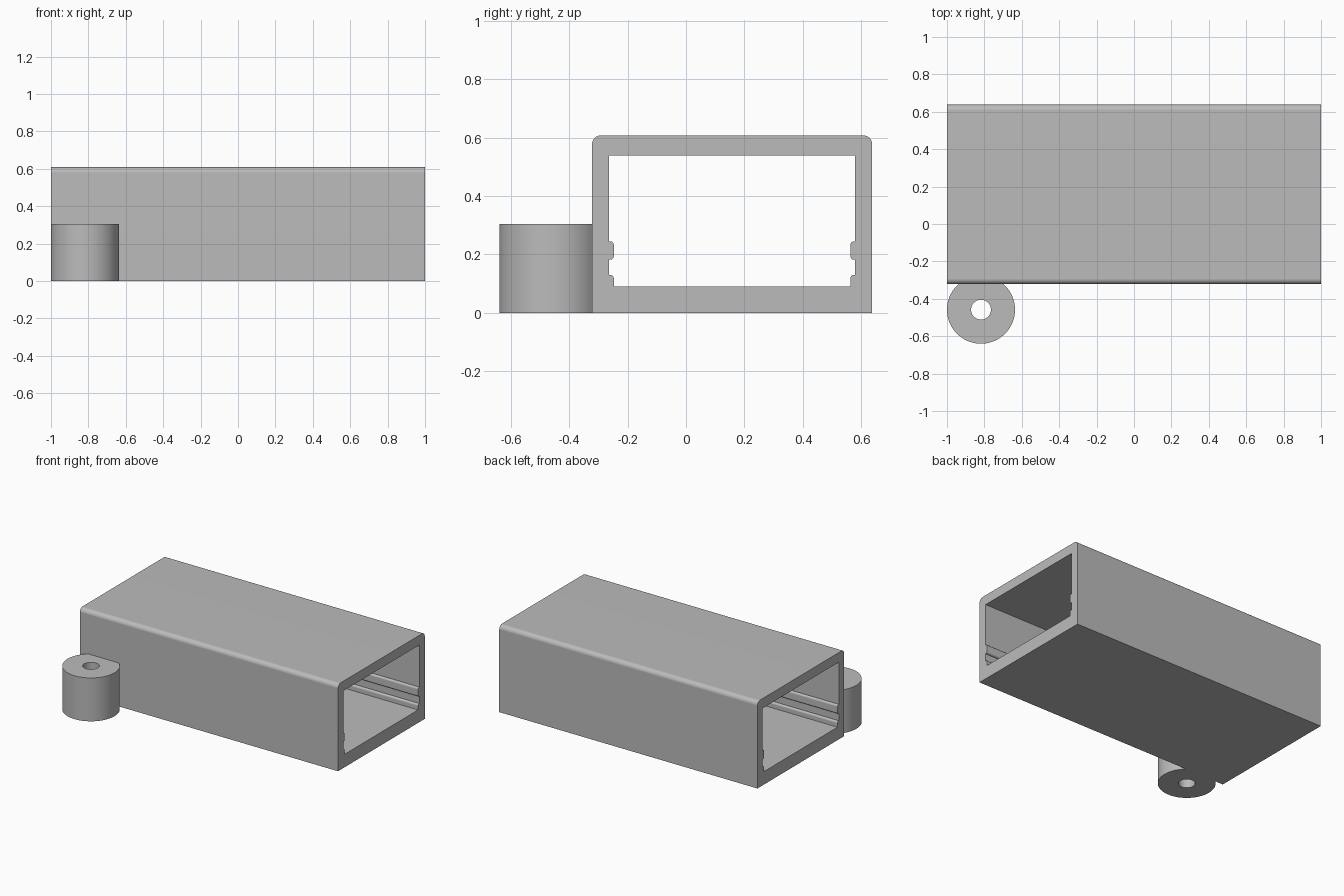
import bpy, bmesh
from math import pi, sin, cos, asin, radians
from mathutils import Vector, Matrix

if "Cube" in bpy.data.objects:
    bpy.data.objects.remove(bpy.data.objects["Cube"], do_unlink=True)

grey = bpy.data.materials.new("plain grey")
grey.use_nodes = True
colour = (0.5, 0.5, 0.5, 1)
grey.diffuse_color = colour
grey.node_tree.nodes["Principled BSDF"].inputs["Base Color"].default_value = colour


def rounded(corners, steps=6):
    """Outline from (u, v, radius) right-angled corners, rounded where radius > 0."""
    points = []
    for i, (u, v, r) in enumerate(corners):
        p = Vector((u, v))
        if not r:
            points.append(p)
            continue
        before = Vector(corners[i - 1][:2])
        after = Vector(corners[(i + 1) % len(corners)][:2])
        a = (before - p).normalized() * r
        b = (after - p).normalized() * r
        for k in range(steps + 1):
            t = pi / 2 * k / steps
            points.append(p + a + b - b * cos(t) - a * sin(t))
    return points


def arc(radius, start, end, steps):
    return [Vector((cos(t), sin(t))) * radius
            for t in (start + (end - start) * k / steps for k in range(steps + 1))]


def extrude_outlines(name, outlines, height, matrix):
    """Fill an outline with its hole and extrude it along local z."""
    bm = bmesh.new()
    for outline in outlines:
        verts = [bm.verts.new((p.x, p.y, 0)) for p in outline]
        for i, v in enumerate(verts):
            bm.edges.new((verts[i - 1], v))
    bmesh.ops.triangle_fill(bm, edges=bm.edges[:], use_beauty=True)
    new = bmesh.ops.extrude_face_region(bm, geom=bm.faces[:], use_keep_orig=True)["geom"]
    top = [g for g in new if isinstance(g, bmesh.types.BMVert)]
    bmesh.ops.translate(bm, verts=top, vec=(0, 0, height))
    bmesh.ops.recalc_face_normals(bm, faces=bm.faces[:])
    mesh = bpy.data.meshes.new(name)
    bm.to_mesh(mesh)
    bm.free()
    mesh.transform(matrix)
    mesh.materials.append(grey)
    mesh.shade_smooth()
    mesh.set_sharp_from_angle(angle=radians(30))
    obj = bpy.data.objects.new(name, mesh)
    bpy.context.collection.objects.link(obj)
    normals = obj.modifiers.new("clean normals", "WEIGHTED_NORMAL")
    normals.keep_sharp = True


# Rectangular sleeve, open at both ends, with guide rails on the inner walls
half, height, centre_y = 0.48, 0.608, 0.158
outer = rounded([(-half, 0, 0), (half, 0, 0), (half, height, 0.03), (-half, height, 0.03)])
wall, rail = 0.4215, 0.4055
side = [(rail, 0.091, 0), (rail, 0.13, 0.012), (wall, 0.13, 0), (wall, 0.182, 0),
        (rail, 0.182, 0.012), (rail, 0.245, 0.012), (wall, 0.245, 0), (wall, 0.54, 0)]
inner = rounded(side + [(-u, v, r) for u, v, r in reversed(side)])
along_x = Matrix(((0, 0, 1, -1), (1, 0, 0, centre_y), (0, 1, 0, 0), (0, 0, 0, 1)))
extrude_outlines("sleeve", [outer, inner], 2, along_x)

# Round mounting boss with a through hole, cut flat where it meets the wall
radius, boss_y = 0.182, -0.458
cut = asin((centre_y - half - boss_y) / radius)
boss = arc(radius, pi - cut, 2 * pi + cut, 56)
hole = arc(0.053, 0, 2 * pi, 40)[:-1]
extrude_outlines("mounting_boss", [boss, hole], 0.304,
                 Matrix.Translation((radius - 1, boss_y, 0)))
